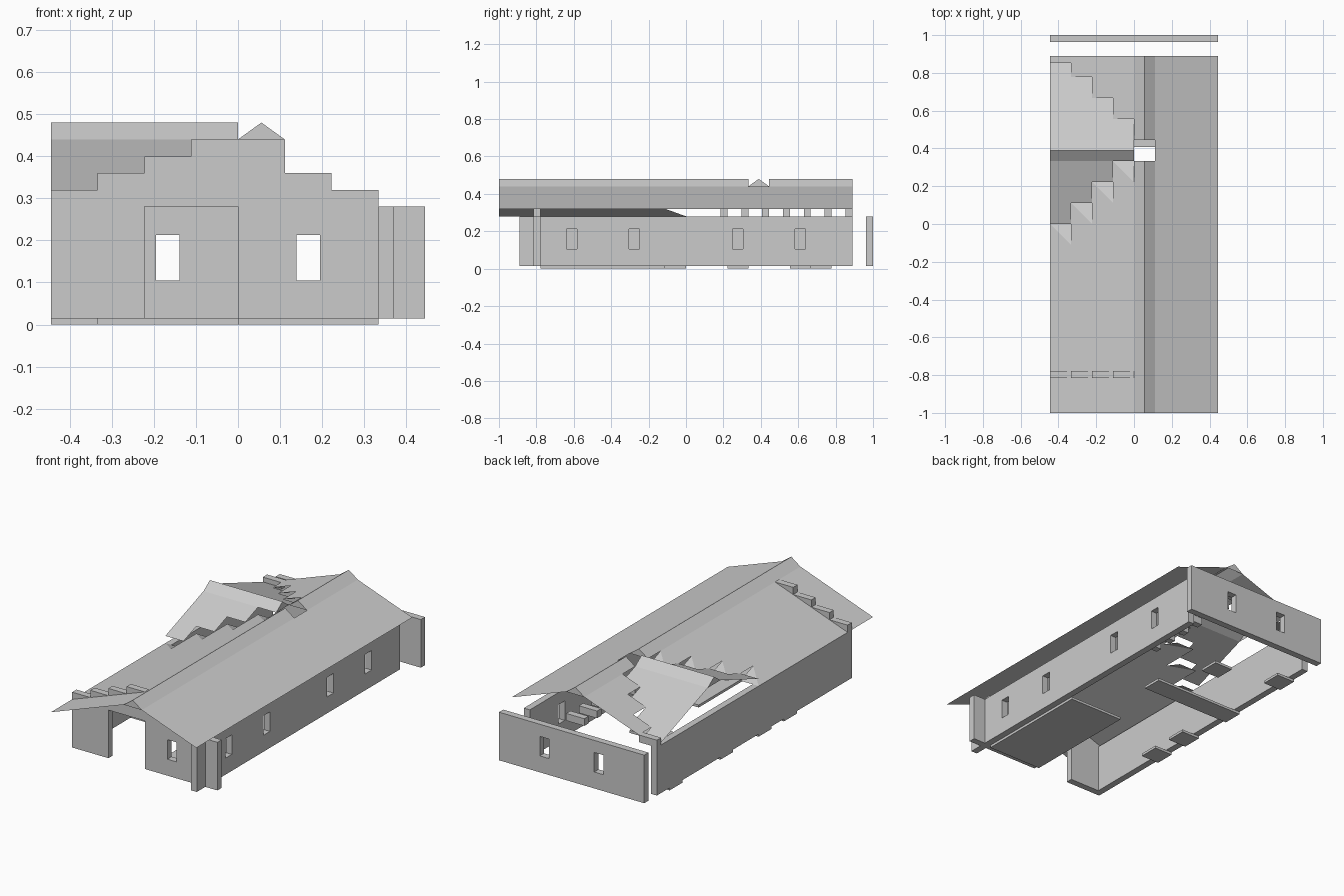
import bpy

if "Cube" in bpy.data.objects:
    bpy.data.objects.remove(bpy.data.objects["Cube"])

U = 1 / 9          # plan module
H = 0.04           # roof rise per module
T = U / 3          # wall thickness
F = 0.014          # floor thickness
W = 0.28           # wall top


def mesh(name, verts, faces):
    me = bpy.data.meshes.new(name)
    me.from_pydata(verts, [], faces)
    me.update()
    ob = bpy.data.objects.new(name, me)
    bpy.context.collection.objects.link(ob)
    return ob


def build(name, boxes):
    """Join axis-aligned boxes (x0,x1,y0,y1,z0,z1) in one object."""
    vs, fs = [], []
    for x0, x1, y0, y1, z0, z1 in boxes:
        n = len(vs)
        vs += [(x, y, z) for z in (z0, z1) for x, y in ((x0, y0), (x1, y0), (x1, y1), (x0, y1))]
        fs += [[n + i for i in f] for f in ((3, 2, 1, 0), (4, 5, 6, 7), (0, 1, 5, 4),
                                            (1, 2, 6, 5), (2, 3, 7, 6), (3, 0, 4, 7))]
    return mesh(name, vs, fs)


def wall(name, boxes, windows):
    """Wall with window holes cut by a hidden boolean cutter."""
    ob = build(name, boxes)
    cut = build(name + "_cutter", windows)
    cut.hide_render = True
    cut.hide_viewport = True
    cut.display_type = 'WIRE'
    m = ob.modifiers.new("windows", 'BOOLEAN')
    m.operation = 'DIFFERENCE'
    m.solver = 'EXACT'
    m.object = cut
    return ob


def sheets(name, quads):
    vs, fs = [], []
    for q in quads:
        fs.append(range(len(vs), len(vs) + len(q)))
        vs += q
    return mesh(name, vs, [list(f) for f in fs])


WZ0, WZ1 = 0.105, 0.213
yf0, yf1 = -7 * U - T, -7 * U

# Side walls
wall("right_wall", [(3 * U, 3 * U + T, -8 * U, 8 * U, F, W)],
     [(3 * U - .05, 3 * U + T + .05, c * U - .028, c * U + .028, WZ0, WZ1)
      for c in (-5.5, -2.5, 2.5, 5.5)])
build("left_wall", [(-4 * U, -4 * U + T, yf1, 8 * U, F, W)])

# Detached back wall with two windows
wall("back_wall", [(-4 * U, 4 * U, 1 - T, 1, F, W)],
     [(c * U - .028, c * U + .028, .9, 1.1, WZ0, WZ1) for c in (-1.5, 1.5)])

# Front wall either side of the doorway, and its stepped gable
build("front_wall_left", [(-4 * U, -2 * U, yf0, yf1, F, W)])
wall("front_wall_right", [(0, 4 * U, yf0, yf1, F, W)],
     [(1.5 * U - .028, 1.5 * U + .028, yf0 - .05, yf1 + .05, WZ0, WZ1)])
tops = (1, 2, 3, 4, 4, 2, 1)
build("front_gable_steps", [((i - 4) * U, (i - 3) * U, yf0, yf1, W, W + t * H)
                            for i, t in enumerate(tops)])

# Short beams below the ridge
build("ceiling_beams", [(0, U, k * U - T, k * U, W, W + H) for k in range(2, 9)]
      + [(-4 * U, -3 * U, 8 * U - T, 8 * U, W, W + H)])

# Floor slabs
build("floor_slabs", [(a * U, b * U, c * U, d * U, 0, F) for a, b, c, d in (
    (0, 3, -7, -1), (-4, 1, 2, 3), (-4, -3, -3, -2), (-4, -3, -1, 0),
    (-4, -3, 6, 7), (-1, 0, 5, 6))])

# Main roof: right slope, left slope in columns, ridge with a gap at the dormer
Z4, Z5 = W + 4 * H, W + 5 * H


def slope(x0, z0, x1, z1, y0, y1):
    return [(x0, y0, z0), (x1, y0, z1), (x1, y1, z1), (x0, y1, z0)]


main = [slope(U, Z4, 4 * U, W + H, -1, 8 * U)]
for i in range(4):
    x0, z0 = (i - 4) * U, W + i * H
    main.append(slope(x0, z0, x0 + U, z0 + H, -1, (i - 1) * U))
    if i:
        main.append(slope(x0, z0, x0 + U, z0 + H, (8 - i) * U, 8 * U))
for y0, y1 in ((-1, 3 * U), (4 * U, 8 * U)):
    main.append(slope(0, Z4, U / 2, Z5, y0, y1))
    main.append(slope(U / 2, Z5, U, Z4, y0, y1))
    for y in (y0, y1):
        main.append([(0, y, Z4), (U, y, Z4), (U / 2, y, Z5)])
sheets("main_roof", main)

# Hip tiles along the valley
hips = []
for i in range(4):
    x0, y0, z0 = (i - 4) * U, (i - 1) * U, W + i * H
    a, b = (x0, y0, z0), (x0 + U, y0, z0 + H)
    c, d = (x0 + U, y0 + U, z0), (x0, y0 + U, z0)
    hips += [[a, b, d], [b, c, d]]
sheets("valley_tiles", hips)

# Cross gable roof with stepped slopes
cross = []


def fall(x0, x1, y0, z0, y1, z1):
    cross.append([(x0, y0, z0), (x1, y0, z0), (x1, y1, z1), (x0, y1, z1)])


for i in range(4):
    x0, z = (i - 4) * U, W + i * H
    if i < 3:
        fall(x0, x0 + U, i * U, z + H, 3 * U, Z4)
    fall(x0, x0 + U, 4 * U, Z4, (8 - i) * U, z)
fall(-4 * U, 0, 3 * U, Z4, 3.5 * U, Z5)
fall(-4 * U, 0, 3.5 * U, Z5, 4 * U, Z4)
for x in (-4 * U, 0):
    cross.append([(x, 3 * U, Z4), (x, 4 * U, Z4), (x, 3.5 * U, Z5)])
sheets("cross_gable_roof", cross)
